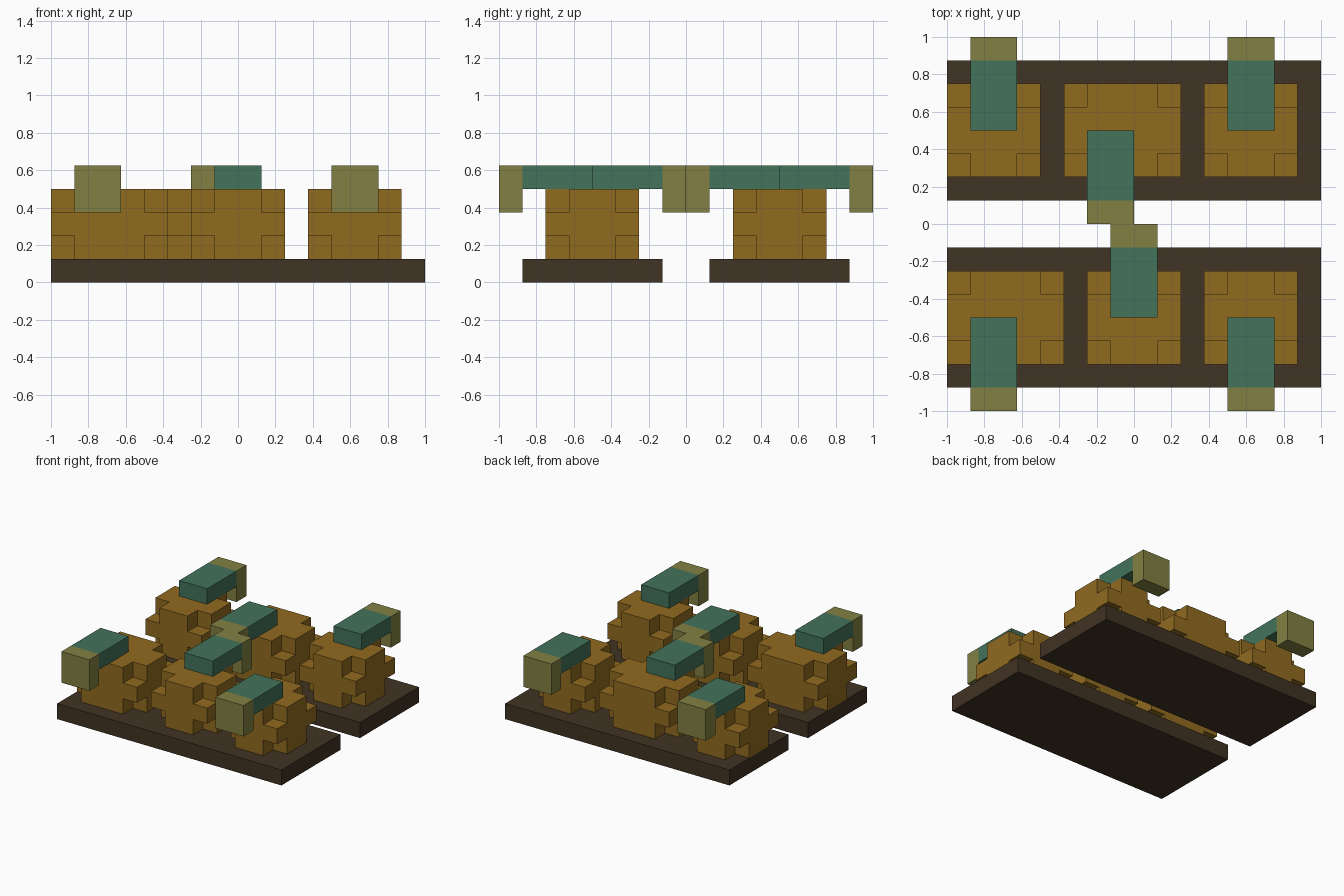
import bpy
import bmesh
import math
from mathutils import Vector

UNIT = 0.125  # edge of one building block

cube = bpy.data.objects.get("Cube")
if cube:
    bpy.data.objects.remove(cube, do_unlink=True)


def material(name, rgb):
    linear = [((c / 255 + 0.055) / 1.055) ** 2.4 for c in rgb] + [1]
    mat = bpy.data.materials.new(name)
    mat.use_nodes = True
    mat.diffuse_color = linear
    mat.node_tree.nodes["Principled BSDF"].inputs["Base Color"].default_value = linear
    return mat


BROWN = material("dark_brown", (64, 51, 35))
OCHRE = material("ochre", (145, 107, 32))
TEAL = material("teal", (66, 115, 91))
OLIVE = material("olive", (130, 128, 66))


def block(lo, hi):
    """All grid cells in a box."""
    return {(x, y, z) for x in range(lo[0], hi[0])
            for y in range(lo[1], hi[1]) for z in range(lo[2], hi[2])}


def build(name, parts, open_bottom=False):
    """Skin groups of cells, one material per group, into one clean mesh."""
    bm = bmesh.new()
    filled = set().union(*(cells for cells, _ in parts))
    floor = min(c[2] for c in filled)
    for index, (cells, _) in enumerate(parts):
        for cell in sorted(cells):
            for axis in range(3):
                for side in (-1, 1):
                    near = list(cell)
                    near[axis] += side
                    if tuple(near) in filled or (open_bottom and near[2] < floor):
                        continue
                    n, u, v = Vector(), Vector(), Vector()
                    n[axis] = side / 2
                    u[(axis + 1) % 3] = 0.5
                    v[(axis + 2) % 3] = side / 2
                    mid = Vector(cell) + Vector((0.5, 0.5, 0.5)) + n
                    ring = (mid - u - v, mid + u - v, mid + u + v, mid - u + v)
                    face = bm.faces.new([bm.verts.new(p * UNIT) for p in ring])
                    face.material_index = index
    bmesh.ops.remove_doubles(bm, verts=bm.verts, dist=0.001)
    bmesh.ops.dissolve_limit(bm, angle_limit=math.radians(1), verts=bm.verts,
                             edges=bm.edges, delimit={'MATERIAL'})
    mesh = bpy.data.meshes.new(name)
    bm.to_mesh(mesh)
    bm.free()
    for _, mat in parts:
        mesh.materials.append(mat)
    bpy.context.collection.objects.link(bpy.data.objects.new(name, mesh))


def bush(name, x0, x1, y0):
    """Chunky bush: a box with its eight corner cells left out."""
    y1, z0, z1 = y0 + 4, 1, 4
    corners = {(x, y, z) for x in (x0, x1 - 1)
               for y in (y0, y1 - 1) for z in (z0, z1 - 1)}
    build(name, [(block((x0, y0, z0), (x1, y1, z1)) - corners, OCHRE)],
          open_bottom=True)


def spout(name, x, y, out):
    """Flat arm starting at y and pointing along out, with a drooping tip."""
    def span(a, b, z):
        ya, yb = sorted((y + out * a, y + out * b))
        return block((x, ya, z), (x + 2, yb, 5))
    build(name, [(span(0, 3, 4), TEAL), (span(3, 4, 3), OLIVE)])


# Base slabs
build("front_base", [(block((-8, -7, 0), (8, -1, 1)), BROWN)])
build("back_base", [(block((-8, 1, 0), (8, 7, 1)), BROWN)])

# Bushes
bush("front_right_bush", -8, -3, -6)
bush("front_middle_bush", -2, 2, -6)
bush("front_left_bush", 3, 7, -6)
bush("back_right_bush", -8, -4, 2)
bush("back_middle_bush", -3, 2, 2)
bush("back_left_bush", 3, 7, 2)

# Spouts: outer ones point outward, middle ones meet at the centre
for side, x in (("right", -7), ("left", 4)):
    spout("front_" + side + "_spout", x, -4, -1)
    spout("back_" + side + "_spout", x, 4, 1)
spout("front_middle_spout", -1, -4, 1)
spout("back_middle_spout", -2, 4, -1)
